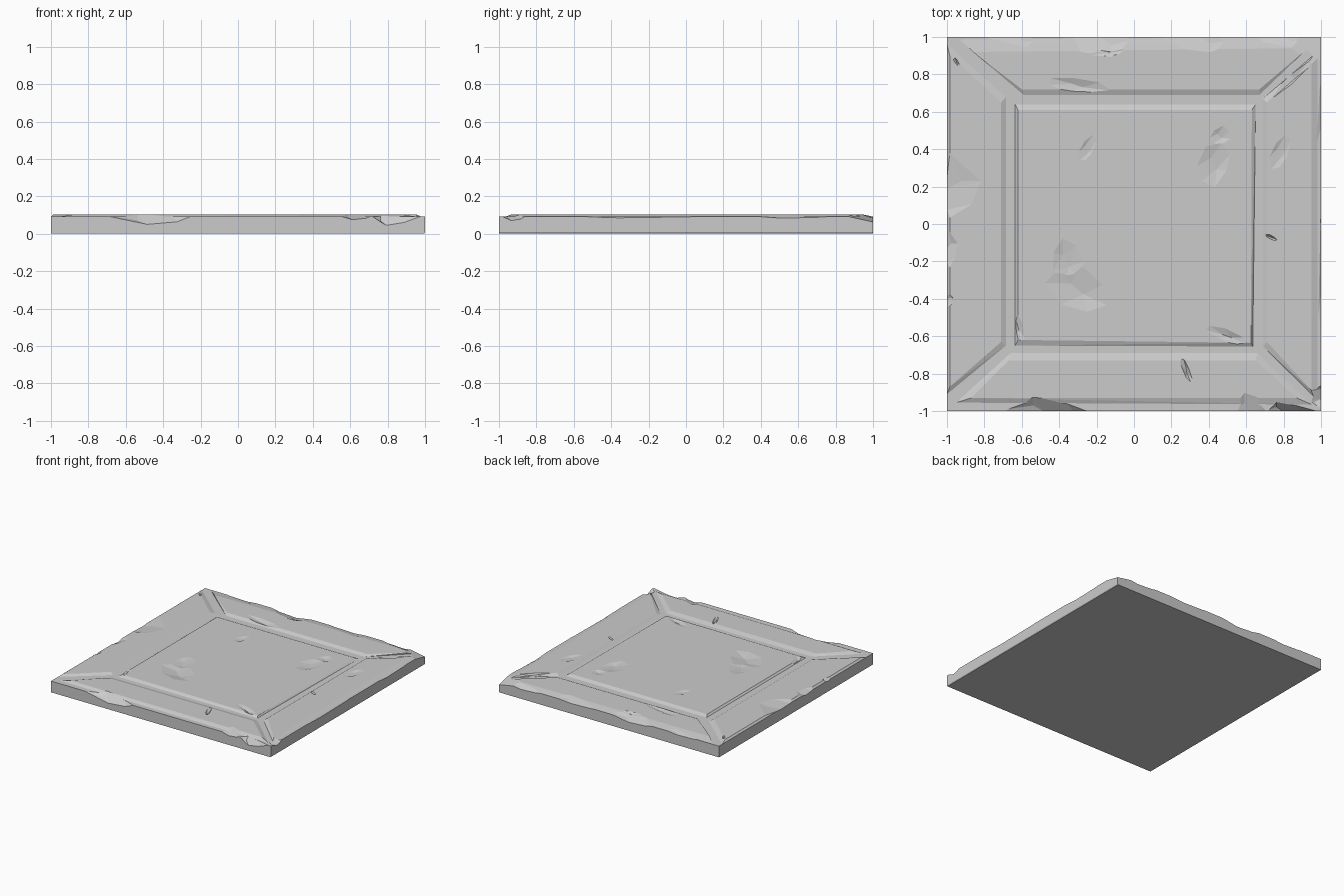
import bpy, bmesh, random
from math import cos, sin, pi
from mathutils import Vector, Matrix

if "Cube" in bpy.data.objects:
    bpy.data.objects.remove(bpy.data.objects["Cube"])

random.seed(7)
BASE, TOP = 0.092, 0.104


def hull(name, pts):
    bm = bmesh.new()
    for p in pts:
        bm.verts.new(p)
    res = bmesh.ops.convex_hull(bm, input=bm.verts[:])
    loose = [v for v in bm.verts if not v.link_faces]
    bmesh.ops.delete(bm, geom=loose, context='VERTS')
    bmesh.ops.recalc_face_normals(bm, faces=bm.faces[:])
    me = bpy.data.meshes.new(name)
    bm.to_mesh(me)
    bm.free()
    ob = bpy.data.objects.new(name, me)
    bpy.context.collection.objects.link(ob)
    return ob


def combine(target, other, op):
    bpy.context.view_layer.objects.active = target
    m = target.modifiers.new("cut", 'BOOLEAN')
    m.object, m.operation, m.solver = other, op, 'EXACT'
    bpy.ops.object.modifier_apply(modifier=m.name)
    bpy.data.objects.remove(other, do_unlink=True)


def clamp(v):
    return max(-1.0, min(1.0, v))


def raised(top, foot):
    """Raised stone: top outline sloping down to a slightly wider foot."""
    pts = [(x, y, TOP) for x, y in top]
    for z in (BASE, 0.05):
        pts += [(clamp(x), clamp(y), z) for x, y in foot]
    return hull("stone", pts)


# base slab, lower right edge slightly worn
slab = hull("stone_floor_tile", [(x, y, z) for x, y in ((-1, -1), (1, -1), (1, 1), (-1, 1))
                                 for z in (0.008, BASE)]
            + [(-1, -1, 0), (-1, 1, 0), (0.995, -1, 0), (0.995, 1, 0)])

# centre panel and four mitred border stones (top outline, foot outline)
stones = [
    ([(-.62, -.62), (.625, -.635), (.63, .61), (-.62, .61)],
     [(-.635, -.65), (.635, -.655), (.65, .64), (-.635, .64)]),
    ([(-.67, -.73), (.65, -.73), (.87, -.93), (-.87, -.93)],
     [(-.66, -.69), (.66, -.69), (.95, -.965), (-.95, -.955)]),
    ([(-.60, .72), (.67, .72), (.93, .94), (-.86, .92)],
     [(-.59, .69), (.67, .69), (.98, 1), (-.93, .985)]),
    ([(-.71, -.63), (-.71, .65), (-.985, .90), (-.985, -.87)],
     [(-.685, -.65), (-.685, .68), (-1, .96), (-1, -.91)]),
    ([(.71, -.63), (.71, .65), (.95, .88), (.95, -.89)],
     [(.69, -.655), (.69, .67), (.98, .92), (.98, -.94)]),
]
for top, foot in stones:
    combine(slab, raised(top, foot), 'UNION')


def chip(angle, s0, s1, inset, drop, mid=0.5):
    """Broken flake on a side; s runs along the edge, angle picks the side."""
    w = s1 - s0
    a, b = s0 + w * (mid - .15), s0 + w * (mid + .17)
    z = TOP + .001
    pts = [(s0, -1, z), (s1, -1, z),
           (a, -1 + inset, z), (b, -1 + inset * .75, z),
           (a + w * .1, -1, z - drop), (b + w * .08, -1, z - drop * .75),
           (a, -1 + inset * .4, z - drop * .62),
           (s0, -1.1, z + .08), (s1, -1.1, z + .08),
           (a, -1.1, z - drop), (b, -1.1, z - drop * .75)]
    rot = Matrix.Rotation(angle, 3, 'Z')
    combine(slab, hull("chip", [rot @ Vector(p) for p in pts]), 'DIFFERENCE')


# chipped edges: front, right, back, left
F, R, B, L = 0, pi / 2, pi, -pi / 2
for c in [(F, -.75, -.22, .075, .055, .55), (F, .51, .74, .10, .030),
          (F, .70, 1.01, .055, .060, .35), (F, -.2, .5, .02, .01),
          (R, -.92, .32, .035, .020), (R, .2, .9, .05, .022), (R, -1.01, -.84, .08, .035),
          (B, -1.01, -.55, .06, .028), (B, -.62, -.02, .085, .022),
          (B, -.05, .45, .11, .036), (B, .4, .9, .07, .022),
          (L, -.40, -.02, .19, .018, .6), (L, .02, .26, .06, .024),
          (L, .36, .46, .035, .02)]:
    chip(*c)

# broken back right corner
combine(slab, hull("corner_chip", [(.72, 1.02, .108), (1.02, .78, .108), (1.02, 1.02, .055),
                                   (1.02, 1.02, .2), (.9, .9, .11)]), 'DIFFERENCE')


def dent(x, y, rx, ry, depth, turn=0.0, n=7):
    """Shallow faceted pit in the top face."""
    rim = []
    for i in range(n):
        t = 2 * pi * i / n
        r = random.uniform(.8, 1.1)
        u, v = rx * r * cos(t), ry * r * sin(t)
        rim.append((x + u * cos(turn) - v * sin(turn), y + u * sin(turn) + v * cos(turn)))
    pts = [(px, py, TOP + k) for px, py in rim for k in (.0005, .05)]
    pts += [(x + rx * .15, y - ry * .2, TOP - depth), (x - rx * .2, y + ry * .25, TOP - depth * .8)]
    combine(slab, hull("dent", pts), 'DIFFERENCE')


# worn pits and hairline cracks
for d in [(-.30, -.35, .20, .13, .018, -.5), (-.36, -.20, .10, .14, .013, 0),
          (.43, .32, .09, .13, .014, -.5), (.46, .47, .07, .05, .010, .5),
          (-.25, .40, .04, .09, .008, -.5), (.78, .38, .05, .11, .010, -.4),
          (-.30, .74, .18, .045, .014, -.15), (.84, .79, .17, .04, .014, .75),
          (.50, -.60, .13, .035, .014, -.4), (-.62, -.55, .03, .09, .014, .3),
          (.28, -.78, .018, .08, .016, .4), (.73, -.07, .04, .012, .014, -.4),
          (-.95, .87, .012, .03, .012, .5), (-.15, .92, .10, .025, .012, .1)]:
    dent(*d)
